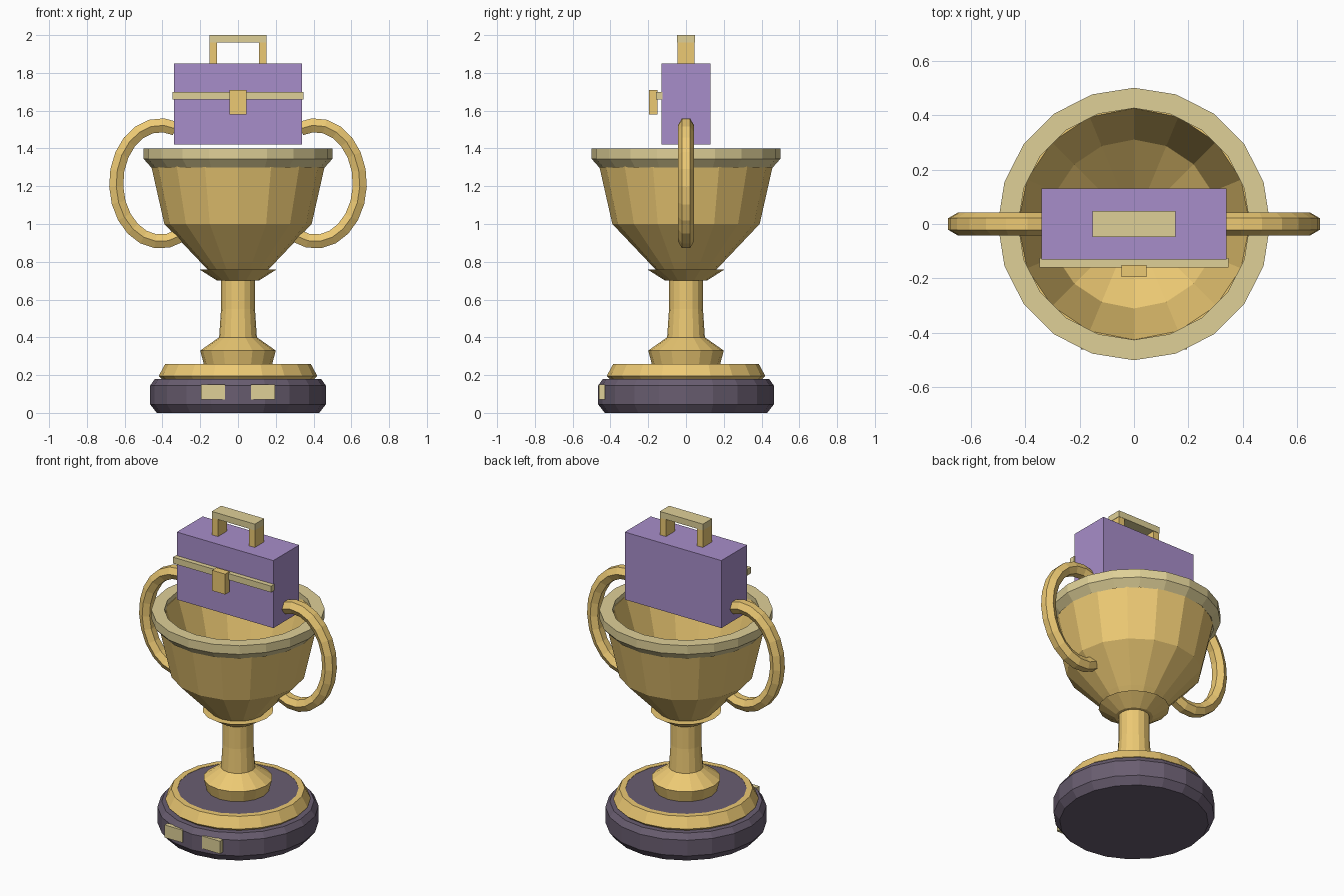
import bpy, bmesh, math
from mathutils import Vector

if "Cube" in bpy.data.objects:
    bpy.data.objects.remove(bpy.data.objects["Cube"])


def material(name, rgb):
    m = bpy.data.materials.new(name)
    m.diffuse_color = (*[(c / 255) ** 2.2 for c in rgb], 1)
    m.use_nodes = True
    m.node_tree.nodes["Principled BSDF"].inputs["Base Color"].default_value = m.diffuse_color
    return m


GOLD = material("gold", (236, 200, 115))
PALE = material("pale_gold", (222, 207, 150))
DARK = material("dark_base", (105, 94, 112))
PURPLE = material("purple", (166, 140, 200))


def finish(name, bm, mat):
    bmesh.ops.recalc_face_normals(bm, faces=bm.faces)
    me = bpy.data.meshes.new(name)
    bm.to_mesh(me)
    bm.free()
    ob = bpy.data.objects.new(name, me)
    me.materials.append(mat)
    bpy.context.collection.objects.link(ob)
    return ob


def bridge(bm, a, b):
    n = len(a)
    for i in range(n):
        bm.faces.new((a[i], a[(i + 1) % n], b[(i + 1) % n], b[i]))


def lathe(name, profile, sides, mat, closed=False):
    """Turn an (r, z) profile; ends are capped unless the profile is closed."""
    bm = bmesh.new()
    rings = [[bm.verts.new((r * math.cos(2 * math.pi * i / sides),
                            r * math.sin(2 * math.pi * i / sides), z))
              for i in range(sides)] for r, z in profile]
    for a, b in zip(rings, rings[1:]):
        bridge(bm, a, b)
    if closed:
        bridge(bm, rings[-1], rings[0])
    else:
        bm.faces.new(rings[0])
        bm.faces.new(rings[-1])
    return finish(name, bm, mat)


def box(name, x, y, z, mat):
    bm = bmesh.new()
    bmesh.ops.create_cube(bm, size=1)
    for v in bm.verts:
        v.co = [(lo + hi) / 2 + c * (hi - lo) for c, (lo, hi) in zip(v.co, (x, y, z))]
    return finish(name, bm, mat)


# Base and plinth
lathe("base", [(.43, 0), (.465, .045), (.465, .145), (.44, .18)], 20, DARK)
lathe("base_ring", [(.35, .17), (.40, .175), (.42, .195), (.385, .26), (.35, .26)],
      20, GOLD, closed=True)
lathe("base_top", [(.352, .17), (.352, .258)], 20, DARK)

# Stem, collar and bowl
lathe("stem", [(.18, .255), (.20, .33), (.10, .40), (.09, .55), (.09, .72)], 16, GOLD)
lathe("collar", [(.11, .70), (.205, .76)], 16, GOLD)
lathe("bowl", [(.11, .71), (.20, .80), (.39, 1.0), (.46, 1.31), (.46, 1.37), (.425, 1.37),
               (.31, 1.0), (.12, .84)], 16, GOLD)
lathe("rim", [(.46, 1.30), (.50, 1.345), (.50, 1.40), (.425, 1.40), (.425, 1.34)],
      20, PALE, closed=True)


# Side handles: six-sided tube along an elliptical arc
def cup_handle(name, side):
    bm = bmesh.new()
    rings = []
    steps = 14
    for k in range(steps + 1):
        t = math.radians(-116 + 226 * k / steps)
        centre = Vector((side * (.41 + .235 * math.cos(t)), 0, 1.215 + .308 * math.sin(t)))
        out = Vector((side * .308 * math.cos(t), 0, .235 * math.sin(t))).normalized()
        rings.append([bm.verts.new(centre + .043 * (math.sin(a) * out
                                                    + math.cos(a) * Vector((0, 1, 0))))
                      for a in (math.pi * j / 3 for j in range(6))])
    for a, b in zip(rings, rings[1:]):
        bridge(bm, a, b)
    bm.faces.new(rings[0])
    bm.faces.new(rings[-1])
    finish(name, bm, GOLD)


for label, s in (("left", -1), ("right", 1)):
    cup_handle(f"{label}_cup_handle", s)
    # Plaques on the base and posts of the case handle
    box(f"{label}_plaque", sorted((s * .07, s * .195)), (-.46, -.43), (.07, .15), PALE)
    box(f"{label}_case_handle_post", sorted((s * .11, s * .15)), (-.045, .045),
        (1.85, 1.97), GOLD)

# Case hovering over the cup
box("case", (-.34, .34), (-.13, .13), (1.42, 1.85), PURPLE)
box("case_strap", (-.346, .346), (-.16, -.125), (1.66, 1.70), PALE)
box("case_latch", (-.046, .046), (-.195, -.15), (1.58, 1.71), GOLD)
box("case_handle_bar", (-.152, .152), (-.047, .047), (1.96, 2.0), PALE)
